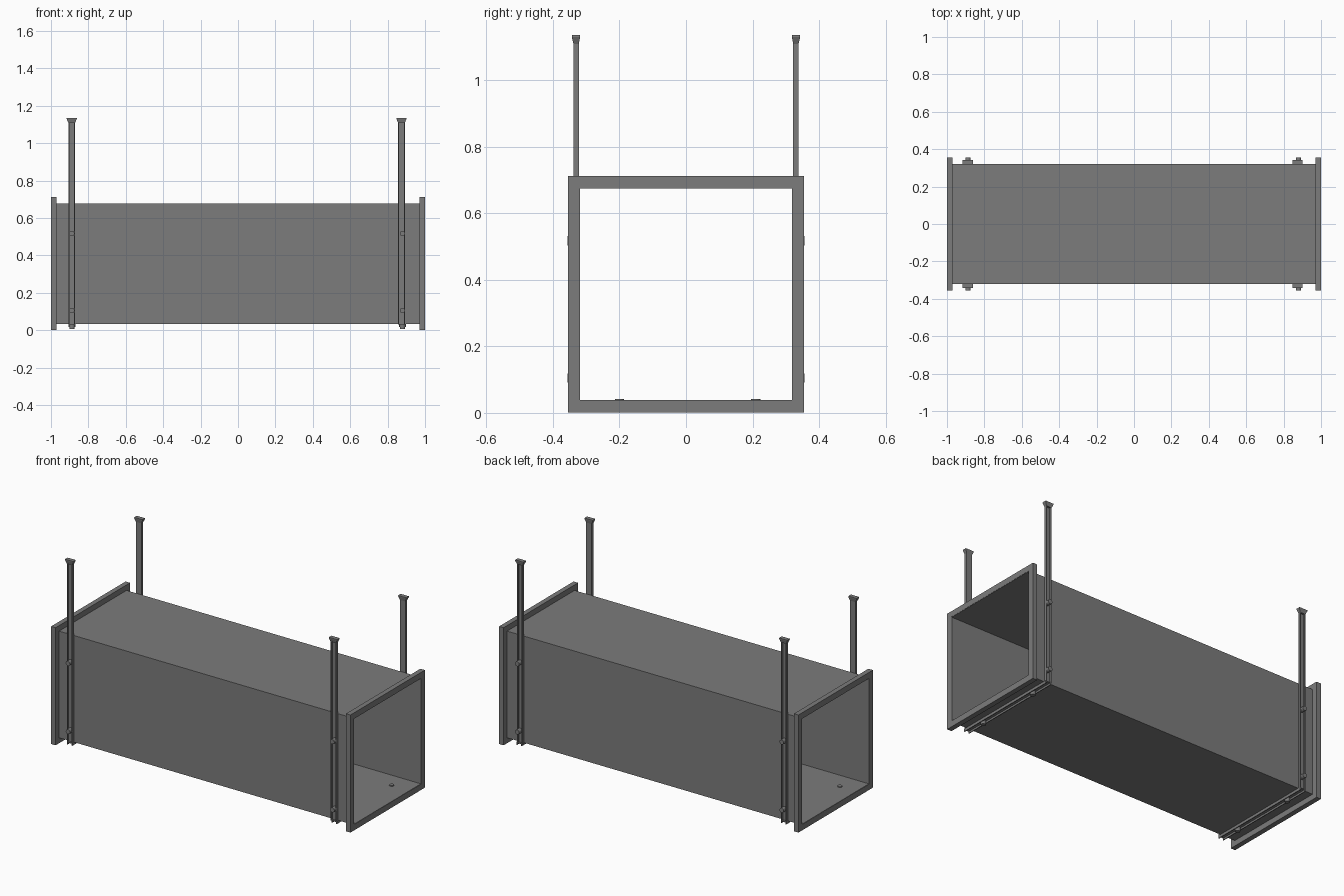
import bpy
import bmesh
from mathutils import Matrix, Vector

cube = bpy.data.objects.get("Cube")
if cube:
    bpy.data.objects.remove(cube, do_unlink=True)

steel = bpy.data.materials.new("galvanised grey")
steel.use_nodes = True
GREY = (0.2, 0.2, 0.2, 1)
steel.diffuse_color = GREY
steel.node_tree.nodes["Principled BSDF"].inputs["Base Color"].default_value = GREY

HALF = 0.322          # half width of the duct
LOW, HIGH = 0.034, 0.678
MID = (LOW + HIGH) / 2
RIM = 0.355           # half width of the flange
WALL = 0.004
DEPTH = 0.016         # depth of the channel section
RAIL_W = 0.036


def finish(name, bm):
    bmesh.ops.recalc_face_normals(bm, faces=bm.faces)
    mesh = bpy.data.meshes.new(name)
    bm.to_mesh(mesh)
    bm.free()
    mesh.materials.append(steel)
    obj = bpy.data.objects.new(name, mesh)
    bpy.context.collection.objects.link(obj)
    return obj


def square_tube(name, x0, x1, inner, outer):
    """Hollow square section running along x, open at both ends."""
    bm = bmesh.new()
    rings = []
    for x, r in ((x0, outer), (x1, outer), (x1, inner), (x0, inner)):
        rings.append([bm.verts.new((x, sy * r, MID + sz * r))
                      for sy, sz in ((-1, -1), (1, -1), (1, 1), (-1, 1))])
    for i in range(4):
        a, b = rings[i], rings[(i + 1) % 4]
        for j in range(4):
            k = (j + 1) % 4
            bm.faces.new((a[j], a[k], b[k], b[j]))
    return finish(name, bm)


def frame(origin, out, along):
    """Local x across, local y outward from the duct, local z along the part."""
    out, along = Vector(out), Vector(along)
    m = Matrix((out.cross(along), out, along)).transposed().to_4x4()
    return Matrix.Translation(origin) @ m


def channel(name, matrix, length):
    """U-section with its open side facing outward."""
    w, t = RAIL_W / 2, 0.005
    profile = [(-w, 0), (w, 0), (w, DEPTH), (w - t, DEPTH),
               (w - t, t), (t - w, t), (t - w, DEPTH), (-w, DEPTH)]
    bm = bmesh.new()
    base = bm.faces.new([bm.verts.new((x, y, 0)) for x, y in profile])
    grown = bmesh.ops.extrude_face_region(bm, geom=[base], use_keep_orig=True)
    top = [v for v in grown["geom"] if isinstance(v, bmesh.types.BMVert)]
    bmesh.ops.translate(bm, verts=top, vec=(0, 0, length))
    bm.transform(matrix)
    return finish(name, bm)


def flared_head(name, matrix):
    """Block that widens from the channel section to a larger top."""
    bm = bmesh.new()
    rings = []
    for z, w, y0, y1 in ((0, 0.018, 0, DEPTH),
                         (0.02, 0.027, -0.004, 0.021),
                         (0.026, 0.027, -0.004, 0.021)):
        rings.append([bm.verts.new((x, y, z))
                      for x, y in ((-w, y0), (w, y0), (w, y1), (-w, y1))])
    bm.faces.new(rings[0])
    bm.faces.new(rings[-1])
    for a, b in zip(rings, rings[1:]):
        for j in range(4):
            k = (j + 1) % 4
            bm.faces.new((a[j], a[k], b[k], b[j]))
    bm.transform(matrix)
    return finish(name, bm)


def bolt(name, centre, out, start, end):
    """Round bolt along the outward direction."""
    out = Vector(out)
    bm = bmesh.new()
    bmesh.ops.create_cone(bm, cap_ends=True, segments=16, radius1=0.014,
                          radius2=0.014, depth=end - start)
    turn = out.to_track_quat('Z', 'Y').to_matrix().to_4x4()
    bm.transform(Matrix.Translation(Vector(centre) + out * (start + end) / 2) @ turn)
    return finish(name, bm)


# Duct body and end flanges
square_tube("duct_body", -0.999, 0.999, HALF - WALL, HALF)
square_tube("left_flange", 0.97, 1.0, HALF - WALL / 2, RIM)
square_tube("right_flange", -1.0, -0.97, HALF - WALL / 2, RIM)

UP, DOWN = (0, 0, 1), (0, 0, -1)
for side, x, bolt_x in (("left", 0.874, 0.879), ("right", -0.889, -0.888)):
    # Vertical hangers with flared tops and side bolts
    for end, s in (("front", -1), ("back", 1)):
        label = side + "_" + end
        out = (0, s, 0)
        channel(label + "_hanger", frame((x, s * HALF, 0.03), out, UP), 1.08)
        flared_head(label + "_hanger_head", frame((x, s * HALF, 1.109), out, UP))
        for place, z in (("lower", 0.105), ("upper", 0.517)):
            bolt(f"{label}_{place}_bolt", (bolt_x, s * HALF, z), out, 0, 0.034)

    # Cross rail under the duct with bolts through the floor
    reach = HALF + DEPTH
    channel(side + "_bottom_rail",
            frame((bolt_x, -reach, LOW), DOWN, (0, 1, 0)), 2 * reach)
    for end, y in (("front", -0.2), ("back", 0.21)):
        bolt(f"{side}_{end}_floor_bolt", (bolt_x, y, LOW), DOWN, -0.008, 0.029)
